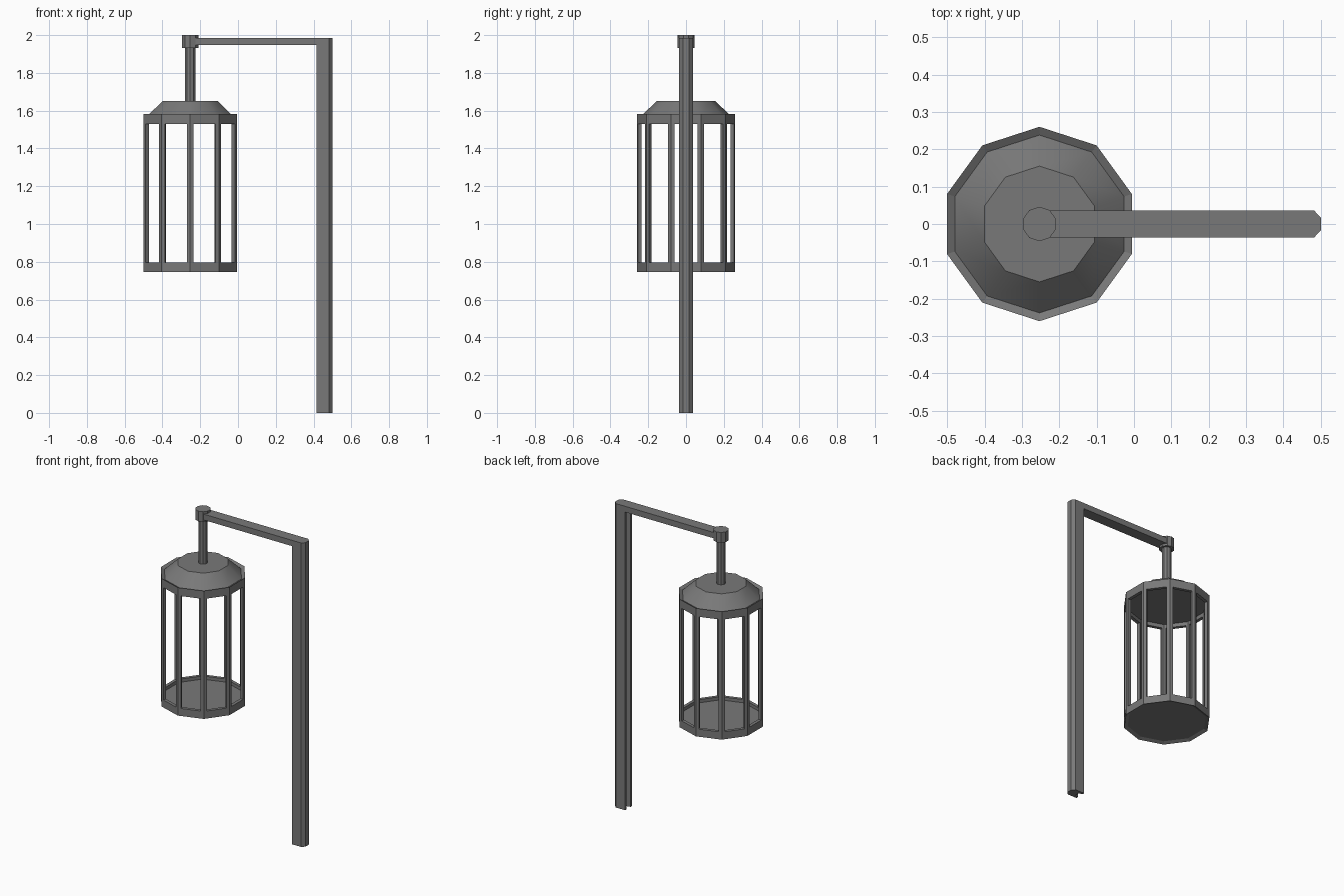
import bpy, bmesh, math
from mathutils import Vector

if "Cube" in bpy.data.objects:
    bpy.data.objects.remove(bpy.data.objects["Cube"])

CX, N, R, RI = -0.253, 10, 0.26, 0.238
Z0, Z1 = 0.747, 1.583

# Dark grey metal
metal = bpy.data.materials.new("dark_metal")
metal.diffuse_color = (0.19, 0.19, 0.19, 1)
metal.use_nodes = True
metal.node_tree.nodes["Principled BSDF"].inputs["Base Color"].default_value = metal.diffuse_color


def finish(name, bm, smooth=False):
    bmesh.ops.recalc_face_normals(bm, faces=bm.faces)
    me = bpy.data.meshes.new(name)
    bm.to_mesh(me)
    bm.free()
    me.materials.append(metal)
    ob = bpy.data.objects.new(name, me)
    bpy.context.collection.objects.link(ob)
    if smooth:
        bpy.context.view_layer.objects.active = ob
        ob.select_set(True)
        bpy.ops.object.shade_smooth_by_angle(angle=math.radians(38))
        ob.select_set(False)
    return ob


def corner(r, k):
    a = math.radians(90) + k * math.tau / N
    return Vector((CX + r * math.cos(a), r * math.sin(a), 0))


def lathe(name, profile, closed=False, smooth=False):
    """Ten-sided revolve of (radius, z); open profiles get end caps."""
    bm = bmesh.new()
    rings = [[bm.verts.new(corner(r, k) + Vector((0, 0, z))) for k in range(N)]
             for r, z in profile]
    pairs = list(zip(rings, rings[1:]))
    if closed:
        pairs.append((rings[-1], rings[0]))
    else:
        bm.faces.new(rings[0])
        bm.faces.new(rings[-1])
    for a, b in pairs:
        for k in range(N):
            j = (k + 1) % N
            bm.faces.new((a[k], a[j], b[j], b[k]))
    return finish(name, bm, smooth)


def prism(bm, pts, offset):
    a = [bm.verts.new(p) for p in pts]
    b = [bm.verts.new(Vector(p) + Vector(offset)) for p in pts]
    bm.faces.new(a)
    bm.faces.new(b)
    for i in range(len(a)):
        j = (i + 1) % len(a)
        bm.faces.new((a[i], a[j], b[j], b[i]))


# Rims of the lantern cage, with inward-sloping outer lips
lathe("bottom_rim", [(R, Z0), (R, 0.796), (RI, 0.796), (RI, 0.757)], closed=True)
lathe("top_rim", [(R, 1.53), (R, Z1), (RI, 1.571), (RI, 1.53)], closed=True)

# Angled cage bars wrapped around each corner
bm = bmesh.new()
for k in range(N):
    o, i = corner(R, k), corner(RI, k)
    dl = (corner(R, k + 1) - o).normalized()
    dr = (corner(R, k - 1) - o).normalized()
    w = 0.019
    up = Vector((0, 0, 0.796))
    pts = [o, o + dl * w, i + dl * (w - 0.007), i, i + dr * (w - 0.007), o + dr * w]
    prism(bm, [p + up for p in pts], (0, 0, 1.53 - 0.796))
finish("cage_bars", bm)

# Floor and sloped roof
lathe("lantern_floor", [(RI, 0.757), (RI, 0.775)])
lathe("lantern_roof", [(RI, 1.555), (RI, 1.572), (0.155, 1.65)], smooth=True)

# Hanging stem and its collar
lathe("hanging_stem", [(0.029, 1.645), (0.029, 1.96)])
lathe("stem_collar", [(0.046, 1.933), (0.046, 2.0)])

# Post: chamfered outer corners, groove along the inner face
bm = bmesh.new()
half = [(0.5, 0.017), (0.482, 0.036), (0.415, 0.036), (0.415, 0.021), (0.44, 0.016)]
outline = [(x, y, 0) for x, y in half] + [(x, -y, 0) for x, y in reversed(half)]
prism(bm, outline, (0, 0, 1.95))
finish("post", bm)

# Horizontal arm
bm = bmesh.new()
half = [(0.5, 0.017), (0.482, 0.036), (-0.235, 0.036)]
outline = [(x, y, 1.947) for x, y in half] + [(x, -y, 1.947) for x, y in reversed(half)]
prism(bm, outline, (0, 0, 0.038))
finish("arm", bm)
